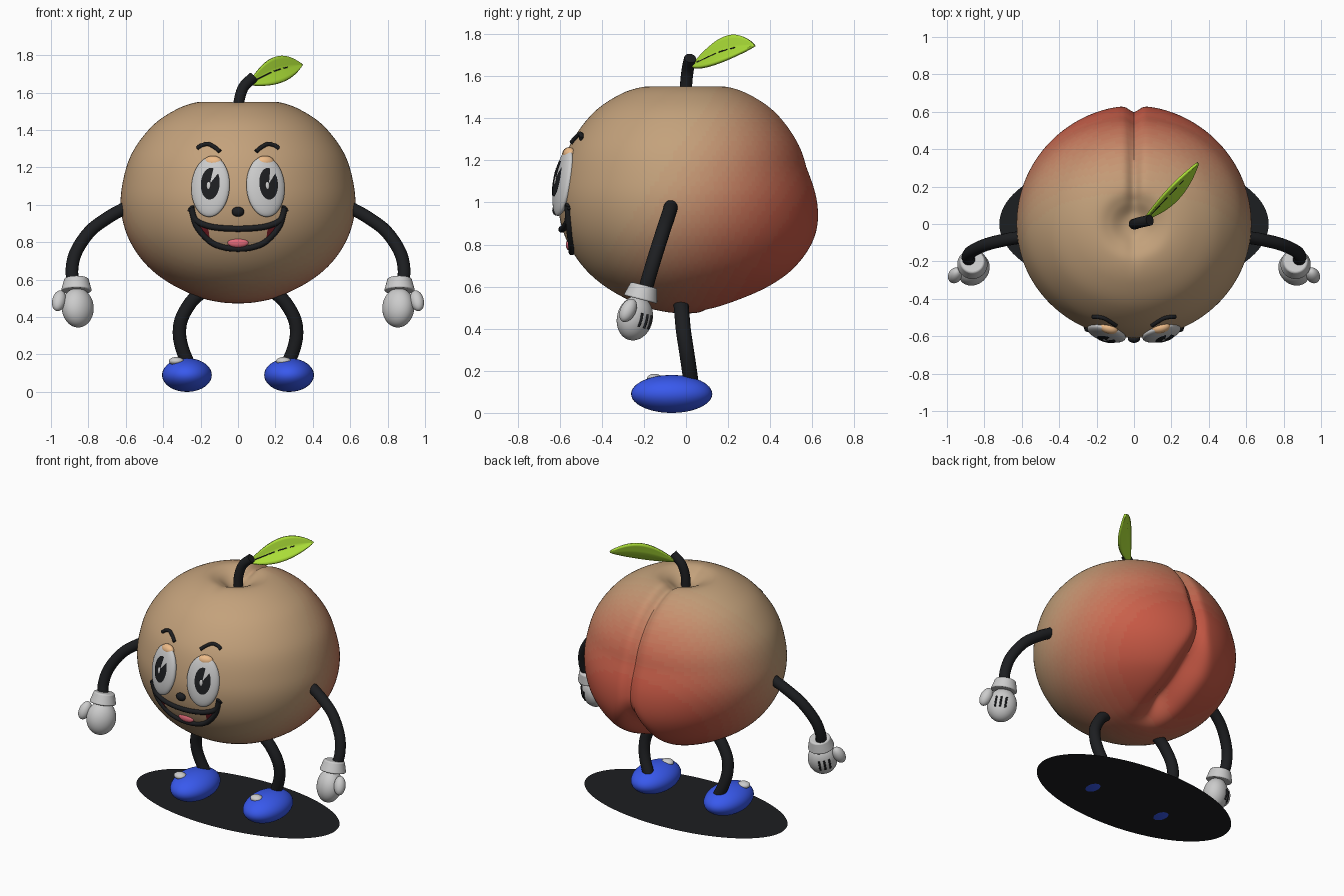
import bpy, bmesh
from math import sin, cos, pi, sqrt, exp, radians
from mathutils import Vector, Matrix

if "Cube" in bpy.data.objects:
    bpy.data.objects.remove(bpy.data.objects["Cube"])

# ---------- helpers ----------
def mat(name, rgb):
    m = bpy.data.materials.get(name) or bpy.data.materials.new(name)
    m.diffuse_color = (*rgb, 1)
    m.use_nodes = True
    m.node_tree.nodes["Principled BSDF"].inputs["Base Color"].default_value = m.diffuse_color
    return m

BLACK = mat("black", (0.012, 0.013, 0.015))
BLUE = mat("blue", (0.04, 0.1, 0.85))
LIME = mat("lime", (0.42, 0.75, 0.04))
PINK = mat("pink", (0.8, 0.15, 0.2))
DARK_RED = mat("dark_red", (0.15, 0.01, 0.015))
LID = mat("lid", (0.85, 0.5, 0.25))

def clamp(v, a=0.0, b=1.0):
    return max(a, min(b, v))

def smooth(v):
    v = clamp(v)
    return v * v * (3 - 2 * v)

def add(name, bm, material=None):
    me = bpy.data.meshes.new(name)
    bm.to_mesh(me)
    bm.free()
    ob = bpy.data.objects.new(name, me)
    bpy.context.collection.objects.link(ob)
    if material:
        me.materials.append(material)
    return ob

def ellipsoid(name, loc, semi, material=None, rot=Matrix.Identity(4)):
    bm = bmesh.new()
    m = Matrix.Translation(loc) @ rot @ Matrix.Diagonal((*semi, 1))
    bmesh.ops.create_uvsphere(bm, u_segments=40, v_segments=24, radius=1, matrix=m)
    return add(name, bm, material)

def spline(pts, n=8):
    """Smooth path through the points."""
    p = [Vector(q) for q in pts]
    p = [2 * p[0] - p[1]] + p + [2 * p[-1] - p[-2]]
    out = []
    for a, b, c, d in zip(p, p[1:], p[2:], p[3:]):
        for i in range(n):
            t = i / n
            out.append(0.5 * (2 * b + (c - a) * t + (2 * a - 5 * b + 4 * c - d) * t * t
                              + (3 * b - a - 3 * c + d) * t ** 3))
    return out + [p[-2]]

def tube(name, pts, radius, material=BLACK, n=8):
    cu = bpy.data.curves.new(name, 'CURVE')
    cu.dimensions = '3D'
    cu.bevel_depth, cu.bevel_resolution, cu.use_fill_caps = radius, 5, True
    path = spline(pts, n)
    sp = cu.splines.new('POLY')
    sp.points.add(len(path) - 1)
    for q, v in zip(sp.points, path):
        q.co = (*v, 1)
    cu.materials.append(material)
    ob = bpy.data.objects.new(name, cu)
    bpy.context.collection.objects.link(ob)

def grid(name, f, nu, nv, material):
    bm = bmesh.new()
    g = [[bm.verts.new(f(i / nu, j / nv)) for j in range(nv + 1)] for i in range(nu + 1)]
    for i in range(nu):
        for j in range(nv):
            bm.faces.new((g[i][j], g[i + 1][j], g[i + 1][j + 1], g[i][j + 1]))
    bmesh.ops.remove_doubles(bm, verts=bm.verts, dist=1e-5)
    bmesh.ops.recalc_face_normals(bm, faces=bm.faces)
    return add(name, bm, material)

# ---------- body: lathe profile with dimple and rear cleft ----------
profile = spline([(0, 1.48, 0), (.06, 1.495, 0), (.13, 1.535, 0), (.21, 1.55, 0), (.33, 1.51, 0),
                  (.46, 1.42, 0), (.57, 1.27, 0), (.62, 1.1, 0), (.624, .96, 0), (.585, .82, 0),
                  (.5, .69, 0), (.38, .59, 0), (.22, .51, 0), (.1, .48, 0), (0, .472, 0)], 7)
FRONT = 0.97

def body_point(u, v):
    r, z, _ = profile[round(u * (len(profile) - 1))]
    a = 2 * pi * v
    x, y = r * sin(a), -r * cos(a)
    if y < 0:
        y *= FRONT
    else:
        y *= 1 + clamp((1.0 - z) * .3, -.05, .1) * (y / max(r, .001))
    low = smooth((.95 - z) / .3)
    reach = smooth((y + .3) / .45) if z > 1.2 else smooth((y - .02) / .3)
    depth = (.035 + .085 * low) * reach * exp(-(x / (.035 + .05 * low)) ** 2)
    p = Vector((x, y, z))
    return p + (Vector((0, 0, 1.0)) - p).normalized() * depth * smooth(p.xy.length / .15)

body = grid("body", body_point, len(profile) - 1, 176, None)
STEPS = 16
for i in range(STEPS):                       # blush from tan to red
    c = Vector((.55, .36, .2)).lerp(Vector((.58, .1, .06)), i / (STEPS - 1))
    body.data.materials.append(mat(f"skin_{i}", c))
for f in body.data.polygons:
    t = smooth((f.center.y * .9 + (1.05 - f.center.z) * .6 + .25) / .85)
    f.material_index = int(t * (STEPS - 1) + .5)

def on_face(x, z, out=0.0):
    """Point on the front of the body."""
    for a, b in zip(profile, profile[1:]):
        if a.y >= z >= b.y and z < 1.5:
            r = a.x + (b.x - a.x) * (a.y - z) / (a.y - b.y)
            return Vector((x, -FRONT * sqrt(r * r - x * x) - out, z))

# ---------- stem and leaf ----------
tube("stem", [(0, 0, 1.46), (.005, 0, 1.55), (.03, .008, 1.63), (.085, .02, 1.685)], .029)

def leaf_point(u, v, out=0.0):
    s = 2 * v - 1
    w = sin(pi * u) ** .85 if 0 < u < 1 else 0
    mid = Vector((.065, .02, 1.65)) + Vector((.285, .3, .1)) * u + Vector((0, 0, .02 * sin(pi * u)))
    n = Vector((.66, -.66, .36))
    return mid + Vector((-.02, .03, .066)) * s * w + n * (.02 * abs(s) * w - .01 + out)

leaf = grid("leaf", leaf_point, 24, 8, LIME)
mod = leaf.modifiers.new("thickness", 'SOLIDIFY')
mod.thickness, mod.offset = .014, 0
for a, b in ((.1, .4), (.45, .58), (.63, .7)):
    tube("leaf_vein", [leaf_point(a, .5, .008), leaf_point(b, .5, .008)], .003)

# ---------- face ----------
ellipsoid("nose", on_face(0, .963, .008), (.033, .022, .026), BLACK)
for s in (-1, 1):
    rot = Matrix.Rotation(s * .27, 4, 'Z') @ Matrix.Rotation(-.17, 4, 'X')
    loc = Vector((s * .147, -.583, 1.097))
    eye = Matrix.Translation(loc) @ rot
    ellipsoid("eye", loc, (.106, .036, .164), None, rot)
    ellipsoid("eyelid", eye @ Vector((.005, .004, .135)), (.05, .028, .033), LID, rot)

    def pupil_point(u, v):                   # disc with a wedge cut out
        a = radians(75 + 325 * v)
        x, z = .008 + .052 * u * cos(a), .01 + .086 * u * sin(a)
        return eye @ Vector((x, -.036 * sqrt(1 - (x / .106) ** 2 - (z / .164) ** 2) - .005, z))
    grid("pupil", pupil_point, 6, 40, BLACK)
    glint = eye @ Vector((0, -.037, .0))
    ellipsoid("pupil_glint", glint, (.012, .008, .022), None, rot)
    brow = [(.22, 1.302), (.195, 1.318), (.16, 1.325), (.125, 1.308), (.097, 1.285)]
    tube("eyebrow", [on_face(s * x, z, .006) for x, z in brow], .011)

upper = [(.25, .985), (.228, .92), (.16, .887), (.08, .875)]
lower = [(.25, .985), (.22, .885), (.15, .805), (.08, .774)]
for name, half, mid in (("upper_lip", upper, .872), ("lower_lip", lower, .765)):
    pts = half + [(0, mid)] + [(-x, z) for x, z in reversed(half)]
    tube(name, [on_face(x, z, .004) for x, z in pts], .016)
up, lo = (spline([(x, z, 0) for x, z in c]) for c in (upper, lower))
for s in (-1, 1):
    def mouth_point(u, v):
        i = round(u * 16)
        p = up[i].lerp(lo[i], v)
        return on_face(s * p.x, p.y, .004)
    grid("mouth_corner", mouth_point, 16, 4, DARK_RED)
    tube("smile_crease", [on_face(s * x, z, .004) for x, z in ((.262, .965), (.25, .985), (.235, .99))], .008)
ellipsoid("tongue", on_face(0, .798, -.002), (.056, .016, .026), PINK)

# ---------- arms, gloves, legs and shoes ----------
for s in (-1, 1):
    tube("arm", [(s * .6, -.07, .985), (s * .69, -.085, .935), (s * .79, -.11, .86), (s * .865, -.145, .75),
                 (s * .888, -.175, .65), (s * .875, -.2, .56)], .034)
    az = Vector((0, .25, .97)).normalized()
    ax = Vector((s * .7, -.7, 0))
    ax = (ax - az * ax.dot(az)).normalized()
    rot = Matrix((ax, az.cross(ax), az)).transposed().to_4x4()
    palm = Vector((s * .857, -.243, .45))
    ellipsoid("glove_palm", palm, (.092, .078, .107), None, rot)
    ellipsoid("glove_thumb", (s * .957, -.275, .487), (.037, .036, .06), None,
              rot @ Matrix.Rotation(-.3, 4, 'Y'))
    bm = bmesh.new()
    bmesh.ops.create_cone(bm, cap_ends=True, segments=40, radius1=.083, radius2=.064, depth=.07,
                          matrix=Matrix.Translation((s * .864, -.208, .573)) @ rot)
    cuff = add("glove_cuff", bm)
    bev = cuff.modifiers.new("soft_rim", 'BEVEL')
    bev.width, bev.segments = .008, 3
    for x in (-.032, 0, .032):
        line = []
        for z in (-.035, 0, .032):
            y = .078 * sqrt(1 - (x / .092) ** 2 - (z / .107) ** 2) + .001
            line.append(palm + rot.to_3x3() @ Vector((x, s * y, z)))
        tube("glove_stitch", line, .006)

    tube("leg", [(s * .2, -.025, .53), (s * .255, -.02, .475), (s * .302, -.012, .39), (s * .313, 0, .31),
                 (s * .298, .012, .23), (s * .262, .025, .14)], .036)
    ellipsoid("shoe", (s * .273, -.068, .09), (.133, .193, .09), BLUE)
    ellipsoid("shoe_button", (s * .287 - .043, -.15, .164), (.04, .035, .022))

# ---------- flat shadow disc under the feet ----------
bm = bmesh.new()
bmesh.ops.create_circle(bm, cap_ends=True, segments=96, radius=1,
                        matrix=Matrix.Translation((0, 0, .004)) @ Matrix.Diagonal((.72, .36, 1, 1)))
add("shadow_disc", bm, BLACK)

# ---------- curves to meshes, smooth shading ----------
for ob in bpy.context.scene.objects:
    ob.select_set(ob.type == 'CURVE')
    if ob.type == 'CURVE':
        bpy.context.view_layer.objects.active = ob
bpy.ops.object.convert(target='MESH')
bpy.ops.object.select_all(action='SELECT')
bpy.ops.object.shade_smooth_by_angle(angle=radians(40))
